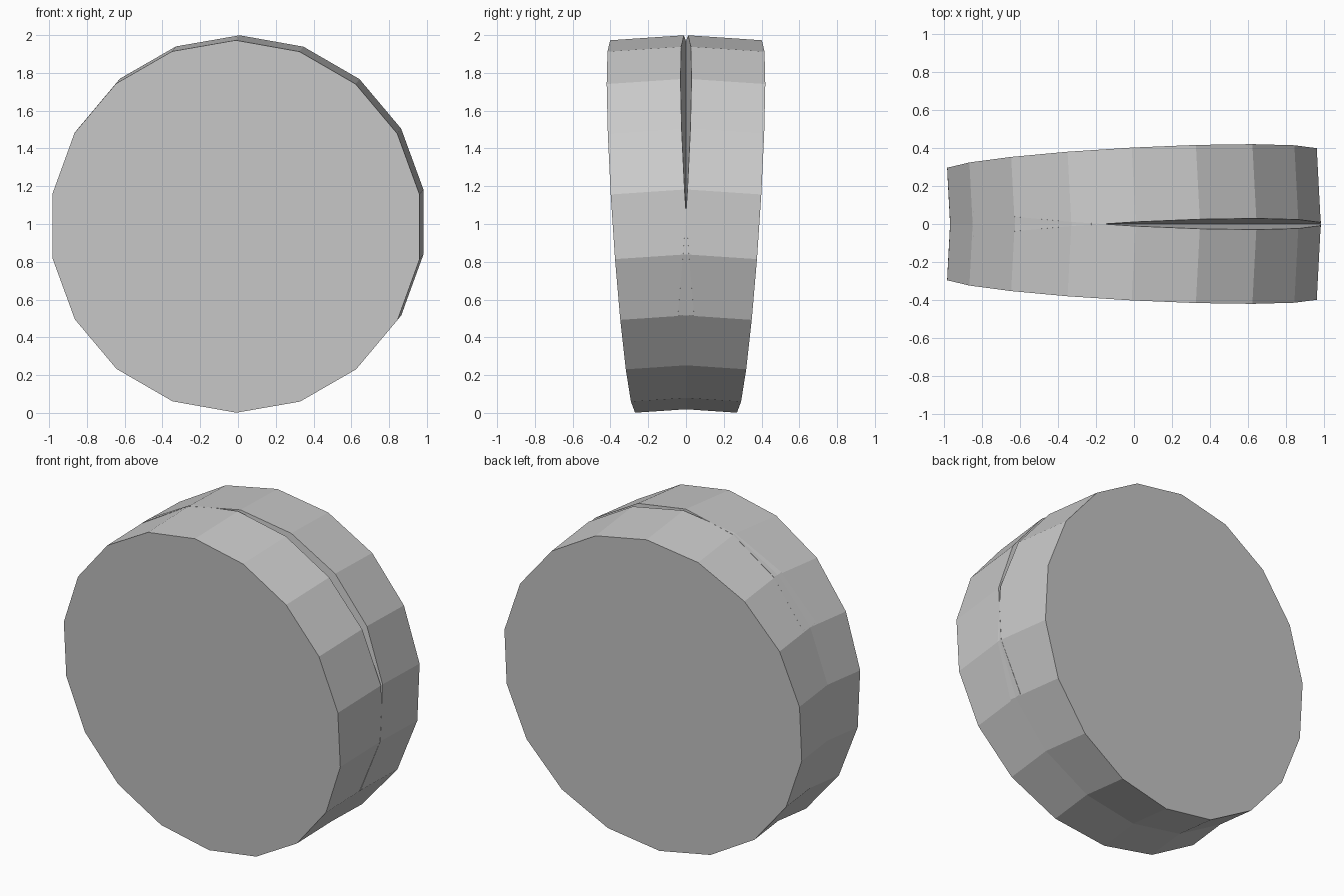
import bpy
from mathutils import Vector, Matrix

if "Cube" in bpy.data.objects:
    bpy.data.objects.remove(bpy.data.objects["Cube"])

SIDES = 18
RADIUS = 0.988
TILT_X, TILT_Z = 0.053, 0.067   # how far each disc leans to the right and upwards
THICKNESS = 0.392

grey = bpy.data.materials.new("mid grey")
grey.diffuse_color = (0.6, 0.6, 0.6, 1.0)
grey.use_nodes = True
grey.node_tree.nodes["Principled BSDF"].inputs["Base Color"].default_value = grey.diffuse_color


def tilted_disc(name, side):
    """Flat-sided disc whose axis leans; side is -1 for front, 1 for back."""
    axis = Vector((-TILT_X, side, -TILT_Z)).normalized()
    centre = Vector((0.0, side * 0.1405, 1.0))
    # stand the cylinder up along y, then lean it onto its axis
    upright = Vector((0, side, 0)).rotation_difference(axis).to_matrix().to_4x4()
    turn = Matrix.Rotation(1.5707963, 4, 'X')
    bpy.ops.mesh.primitive_cylinder_add(vertices=SIDES, radius=RADIUS, depth=THICKNESS)
    disc = bpy.context.object
    disc.name = disc.data.name = name
    disc.data.transform(Matrix.Translation(centre) @ upright @ turn)
    disc.data.materials.append(grey)
    return disc


# Two leaning discs that overlap low on the left and part high on the right
tilted_disc("front_disc", -1)
tilted_disc("back_disc", 1)
